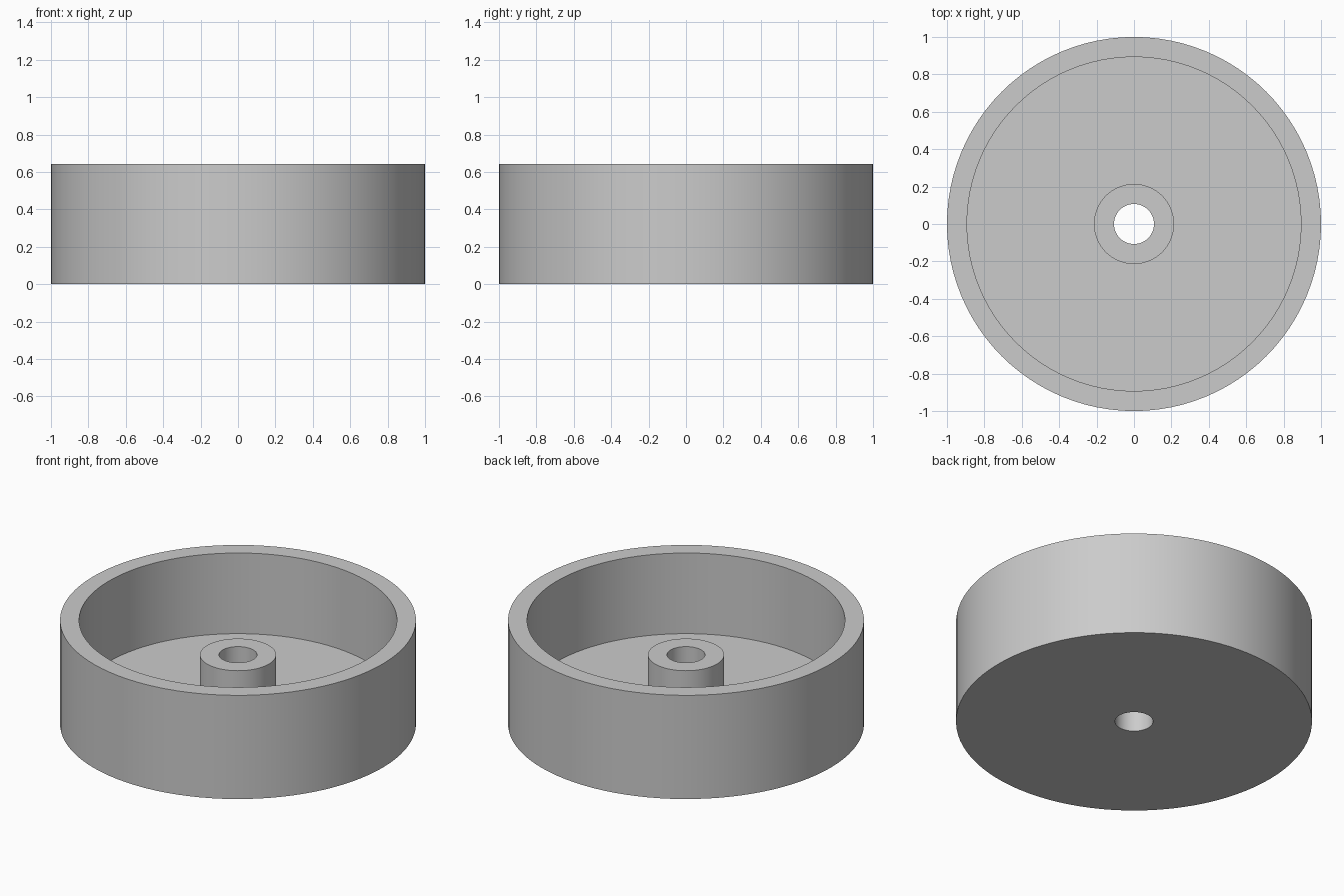
import bpy
import bmesh
import math

cube = bpy.data.objects.get("Cube")
if cube:
    bpy.data.objects.remove(cube, do_unlink=True)

SEGMENTS = 96
HEIGHT, FLOOR_TOP, HUB_TOP = 0.643, 0.143, 0.429
OUTER_R, INNER_R, HUB_R, BORE_R = 1.0, 0.893, 0.214, 0.107

# Plain grey material
grey = bpy.data.materials.new("plain_grey")
grey.use_nodes = True
colour = (0.6, 0.6, 0.6, 1.0)
grey.diffuse_color = colour
grey.node_tree.nodes["Principled BSDF"].inputs["Base Color"].default_value = colour


def lathe(name, profile, material):
    """Revolve a closed (radius, height) profile around the z axis."""
    bm = bmesh.new()
    verts = [bm.verts.new((r, 0, z)) for r, z in profile]
    edges = [bm.edges.new((v, verts[(i + 1) % len(verts)]))
             for i, v in enumerate(verts)]
    bmesh.ops.spin(bm, geom=verts + edges, cent=(0, 0, 0), axis=(0, 0, 1),
                   angle=math.tau, steps=SEGMENTS)
    bmesh.ops.remove_doubles(bm, verts=bm.verts, dist=0.0001)
    bmesh.ops.recalc_face_normals(bm, faces=bm.faces)
    mesh = bpy.data.meshes.new(name)
    bm.to_mesh(mesh)
    bm.free()
    mesh.materials.append(material)
    obj = bpy.data.objects.new(name, mesh)
    bpy.context.collection.objects.link(obj)
    bpy.ops.object.select_all(action="DESELECT")
    obj.select_set(True)
    bpy.context.view_layer.objects.active = obj
    bpy.ops.object.shade_smooth_by_angle(angle=math.radians(30))
    return obj


# Open round cup with a central hub, bored right through
lathe("cup_with_hub", [
    (BORE_R, 0), (OUTER_R, 0),                    # underside
    (OUTER_R, HEIGHT), (INNER_R, HEIGHT),         # outer wall and rim
    (INNER_R, FLOOR_TOP), (HUB_R, FLOOR_TOP),     # inner wall and floor
    (HUB_R, HUB_TOP), (BORE_R, HUB_TOP),          # hub
], grey)
